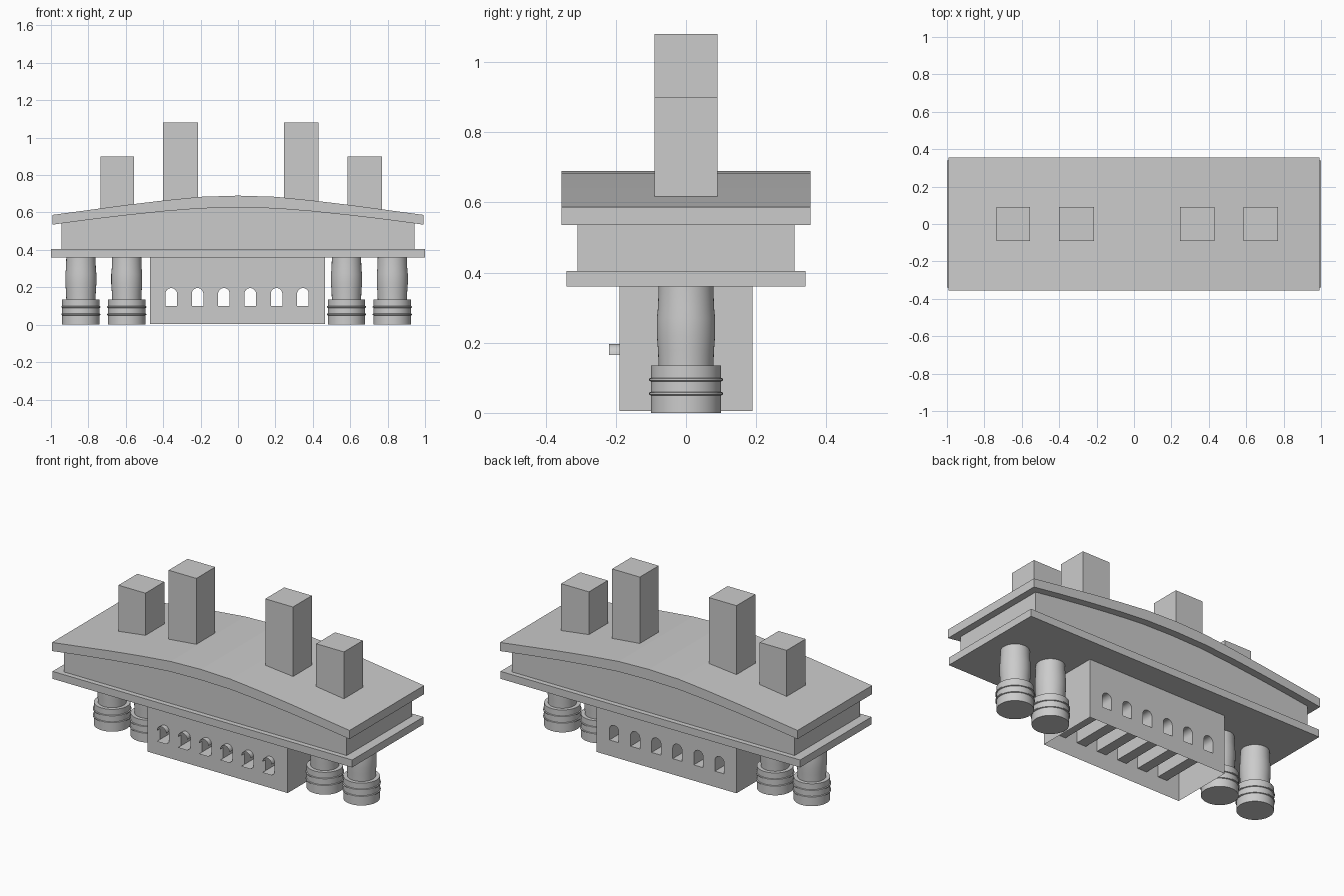
import bpy, bmesh, math
from mathutils import Vector

if "Cube" in bpy.data.objects:
    bpy.data.objects.remove(bpy.data.objects["Cube"])


def make(name, bm, smooth=False):
    me = bpy.data.meshes.new(name)
    bm.to_mesh(me)
    bm.free()
    ob = bpy.data.objects.new(name, me)
    bpy.context.collection.objects.link(ob)
    if smooth:
        bpy.context.view_layer.objects.active = ob
        ob.select_set(True)
        bpy.ops.object.shade_smooth_by_angle(angle=math.radians(30))
        ob.select_set(False)
    return ob


def box(name, x0, x1, y, z0, z1):
    bm = bmesh.new()
    bmesh.ops.create_cube(bm, size=1)
    for v in bm.verts:
        v.co = Vector(((x0 + x1) / 2 + v.co.x * (x1 - x0), v.co.y * 2 * y,
                       (z0 + z1) / 2 + v.co.z * (z1 - z0)))
    return make(name, bm)


def prism(name, pts, y):
    # extrude an xz outline from -y to +y
    bm = bmesh.new()
    f = bm.faces.new([bm.verts.new((x, -y, z)) for x, z in pts])
    r = bmesh.ops.extrude_face_region(bm, geom=[f])
    for v in r["geom"]:
        if isinstance(v, bmesh.types.BMVert):
            v.co.y = y
    bmesh.ops.recalc_face_normals(bm, faces=bm.faces)
    return make(name, bm)


def lathe(name, profile, x, sides=48):
    bm = bmesh.new()
    rings = [[bm.verts.new((x + r * math.cos(2 * math.pi * i / sides),
                            r * math.sin(2 * math.pi * i / sides), z))
              for i in range(sides)] for r, z in profile]
    for a, b in zip(rings, rings[1:]):
        for i in range(sides):
            j = (i + 1) % sides
            bm.faces.new((a[i], a[j], b[j], b[i]))
    bm.faces.new(rings[0][::-1])
    bm.faces.new(rings[-1])
    return make(name, bm, True)


def mirrored(half):
    # half curve runs from the left end to the middle
    return half + [(-x, z) for x, z in reversed(half[:-1])]


# entablature: slab, attic and gently arched roof
box("cornice_slab", -1, 1, 0.34, 0.36, 0.405)
top = mirrored([(-.993, .587), (-.8, .613), (-.6, .64), (-.4, .664), (-.2, .684), (0, .69)])
under = mirrored([(-.993, .535), (-.8, .561), (-.6, .585), (-.4, .606), (-.2, .622), (0, .626)])
prism("arched_roof", top + under[::-1], 0.355)
attic_top = [(-.943, .542)] + under[1:-1] + [(.943, .542)]
prism("attic", attic_top[::-1] + [(-.943, .4), (.943, .4)], 0.31)

# rooftop blocks
for x0, x1, z in ((-.735, -.555, .9), (-.4, -.215, 1.08),
                  (.245, .43, 1.08), (.585, .77, .9)):
    box("rooftop_block", x0, x1, 0.09, 0.617, z)

# columns: drum with two rings, swelling shaft
column = [(.1, 0), (.1, .05), (.105, .052), (.105, .058), (.1, .06),
          (.1, .09), (.105, .092), (.105, .098), (.1, .1), (.1, .135),
          (.078, .135), (.08, .18), (.083, .22), (.083, .27), (.08, .3), (.078, .36)]
for x in (-.84, -.595, .58, .825):
    lathe("column", column, x)

# central hall: hollow, open below, arched windows front and back
X0, X1, Y, Z0, Z1 = -.47, .465, .19, .005, .36
WINDOWS = [-.357 + .1408 * i for i in range(6)]
HW, SILL, SPRING = .031, .1, .165


def arch(cx, n=12):
    return [(cx + HW * math.cos(math.pi * i / n), SPRING + HW * math.sin(math.pi * i / n))
            for i in range(n + 1)]


for y, name in ((-Y, "hall_front_wall"), (Y, "hall_back_wall")):
    bm = bmesh.new()
    loops = [[(X0, Z0), (X1, Z0), (X1, Z1), (X0, Z1)]]
    loops += [[(c - HW, SILL), (c + HW, SILL)] + arch(c) for c in WINDOWS]
    for pts in loops:
        vs = [bm.verts.new((x, y, z)) for x, z in pts]
        for a, b in zip(vs, vs[1:] + vs[:1]):
            bm.edges.new((a, b))
    bmesh.ops.triangle_fill(bm, use_beauty=True, edges=bm.edges[:], normal=(0, math.copysign(1, y), 0))
    bmesh.ops.dissolve_limit(bm, angle_limit=.01, verts=bm.verts[:], edges=bm.edges[:])
    make(name, bm)
for x in (X0, X1):
    bm = bmesh.new()
    bm.faces.new([bm.verts.new((x, y, z)) for y, z in ((-Y, Z0), (Y, Z0), (Y, Z1), (-Y, Z1))])
    if x < 0:
        bmesh.ops.reverse_faces(bm, faces=bm.faces)
    make("hall_side_wall", bm)

# window linings: floor and vault project at the front, jambs stay flush
for c in WINDOWS:
    bm = bmesh.new()
    strips = [([(c - HW, SILL), (c + HW, SILL)], -.22), (arch(c), -.22),
              ([(c + HW, SILL), (c + HW, SPRING)], -Y),
              ([(c - HW, SPRING), (c - HW, SILL)], -Y)]
    for pts, front in strips:
        vs = [[bm.verts.new((x, y, z)) for y in (front, Y)] for x, z in pts]
        for a, b in zip(vs, vs[1:]):
            bm.faces.new((a[0], b[0], b[1], a[1]))
    make("window_lining", bm, True)
